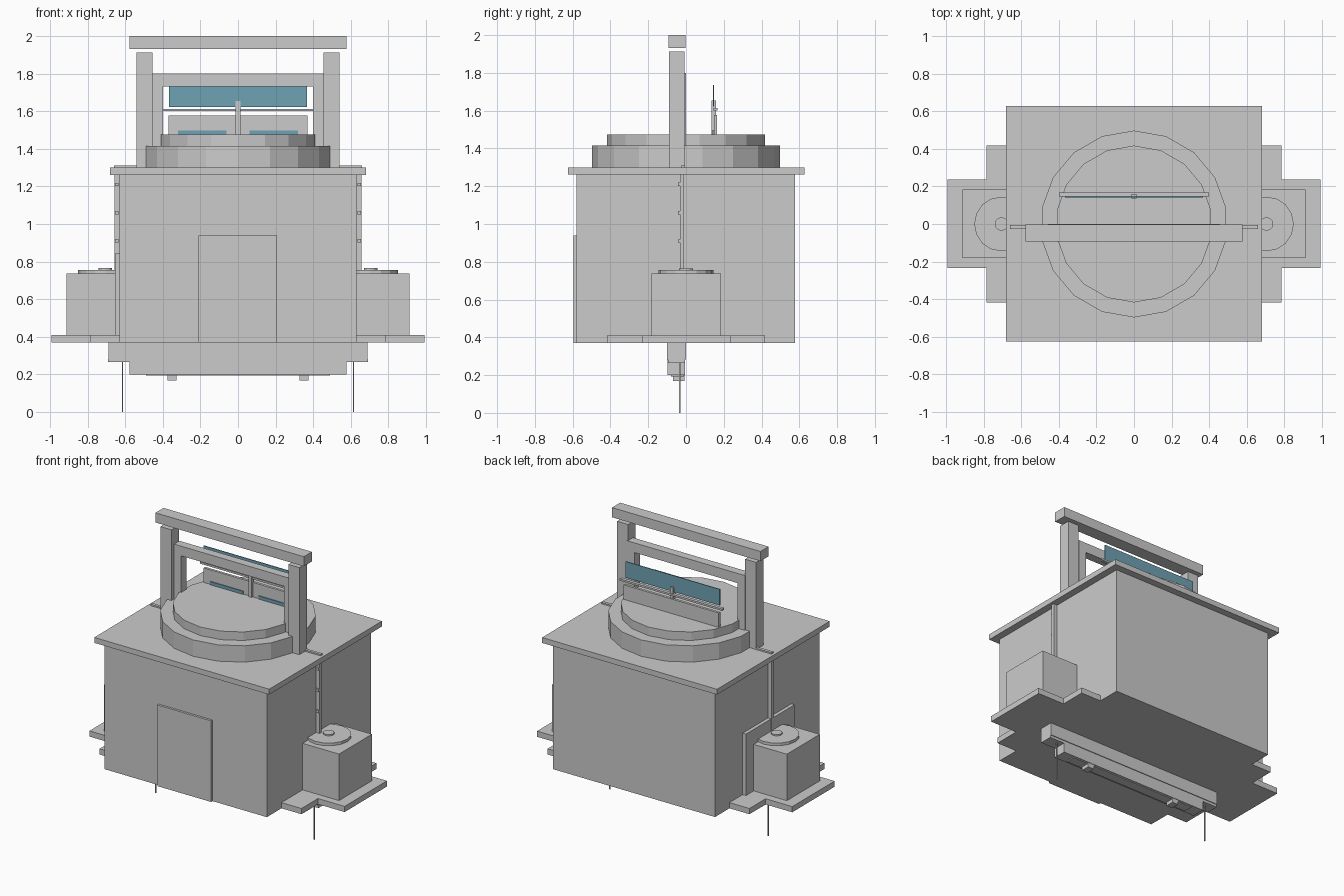
import bpy, math

blue = bpy.data.materials.new("blue_glass")
blue.diffuse_color = (0.16, 0.36, 0.46, 1)


def box(name, x0, x1, y0, y1, z0, z1, mat=None):
    """Box given by its limits on each axis."""
    bpy.ops.mesh.primitive_cube_add(size=1, location=((x0 + x1) / 2, (y0 + y1) / 2, (z0 + z1) / 2))
    o = bpy.context.object
    o.name = name
    o.scale = (x1 - x0, y1 - y0, z1 - z0)
    bpy.ops.object.transform_apply(location=False, rotation=False, scale=True)
    if mat:
        o.data.materials.append(mat)
    return o


def pair(name, x0, x1, *rest):
    """The same box on the right and left."""
    box(name + "_right", x0, x1, *rest)
    box(name + "_left", -x1, -x0, *rest)


def disc(name, x, y, r, z0, z1, sides):
    bpy.ops.mesh.primitive_cylinder_add(vertices=sides, radius=r, depth=z1 - z0,
                                        location=(x, y, (z0 + z1) / 2))
    bpy.context.object.name = name


def prism(name, pts, z0, z1):
    """Flat outline extruded upward."""
    n = len(pts)
    verts = [(x, y, z) for z in (z0, z1) for x, y in pts]
    faces = [list(range(n))[::-1], list(range(n, 2 * n))]
    faces += [[i, (i + 1) % n, (i + 1) % n + n, i + n] for i in range(n)]
    me = bpy.data.meshes.new(name)
    me.from_pydata(verts, [], faces)
    bpy.context.collection.objects.link(bpy.data.objects.new(name, me))


# cabin, roof slab and front door
box("cabin", -0.63, 0.63, -0.58, 0.578, 0.37, 1.262)
box("roof", -0.68, 0.68, -0.625, 0.627, 1.262, 1.30)
box("door", -0.21, 0.208, -0.596, -0.58, 0.37, 0.94)

# stepped turret on the roof
disc("turret_lower", 0, 0, 0.497, 1.30, 1.415, 18)
disc("turret_upper", 0, 0, 0.417, 1.415, 1.475, 18)

# upright frame: posts, inner jambs, crossbar and loose lintel
pair("frame_post", 0.455, 0.54, -0.09, -0.007, 1.30, 1.912)
pair("frame_jamb", 0.40, 0.457, -0.06, 0.0, 1.415, 1.735)
box("frame_crossbar", -0.457, 0.457, -0.06, 0.0, 1.732, 1.80)
box("frame_lintel", -0.577, 0.577, -0.093, -0.003, 1.932, 2.0)

# screen behind the frame
box("screen_panel", -0.37, 0.37, 0.147, 0.165, 1.47, 1.577)
box("screen_rail", -0.398, 0.398, 0.145, 0.168, 1.60, 1.613)
box("screen_post", -0.012, 0.012, 0.135, 0.16, 1.47, 1.655)
box("screen_glass", -0.366, 0.366, 0.142, 0.148, 1.622, 1.735, blue)
pair("screen_window", 0.06, 0.318, 0.141, 0.148, 1.45, 1.497, blue)

# cross-shaped ledges at both sides
for s, side in ((1, "right"), (-1, "left")):
    pts = [(0.63, -0.417), (0.785, -0.417), (0.785, -0.233), (0.992, -0.233),
           (0.992, 0.237), (0.785, 0.237), (0.785, 0.417), (0.63, 0.417)]
    prism("ledge_" + side, [(x * s, y) for x, y in pts][::s], 0.37, 0.41)

# side boxes with lids, and the backing plate on the left
pair("side_box", 0.63, 0.913, -0.182, 0.184, 0.41, 0.737)
box("backing_plate", -0.655, -0.63, -0.27, 0.27, 0.41, 0.842)
for s, side in ((1, "right"), (-1, "left")):
    disc("box_lid_" + side, s * 0.705, 0, 0.145, 0.737, 0.756, 16)
    disc("box_knob_" + side, s * 0.705, 0, 0.036, 0.756, 0.765, 12)

# side pipes with clips, and roof straps
pair("side_pipe", 0.63, 0.658, -0.032, -0.01, 0.737, 1.262)
pair("roof_strap", 0.53, 0.66, -0.027, -0.006, 1.30, 1.31)
for i, z in enumerate((0.91, 1.06, 1.21)):
    pair("pipe_clip_%d" % i, 0.635, 0.655, -0.043, -0.03, z - 0.009, z + 0.009)

# beams, feet and rods under the cabin
box("under_beam_upper", -0.69, 0.69, -0.1, 0.0, 0.283, 0.37)
pair("beam_end_bracket", 0.577, 0.692, -0.095, -0.005, 0.265, 0.283)
box("under_beam_lower", -0.577, 0.577, -0.098, -0.005, 0.2, 0.283)
box("under_strip", -0.49, 0.49, -0.08, -0.01, 0.193, 0.2)
pair("beam_foot", 0.327, 0.374, -0.068, -0.008, 0.168, 0.2)
pair("hanging_rod", 0.611, 0.618, -0.037, -0.03, 0.0, 0.285)
